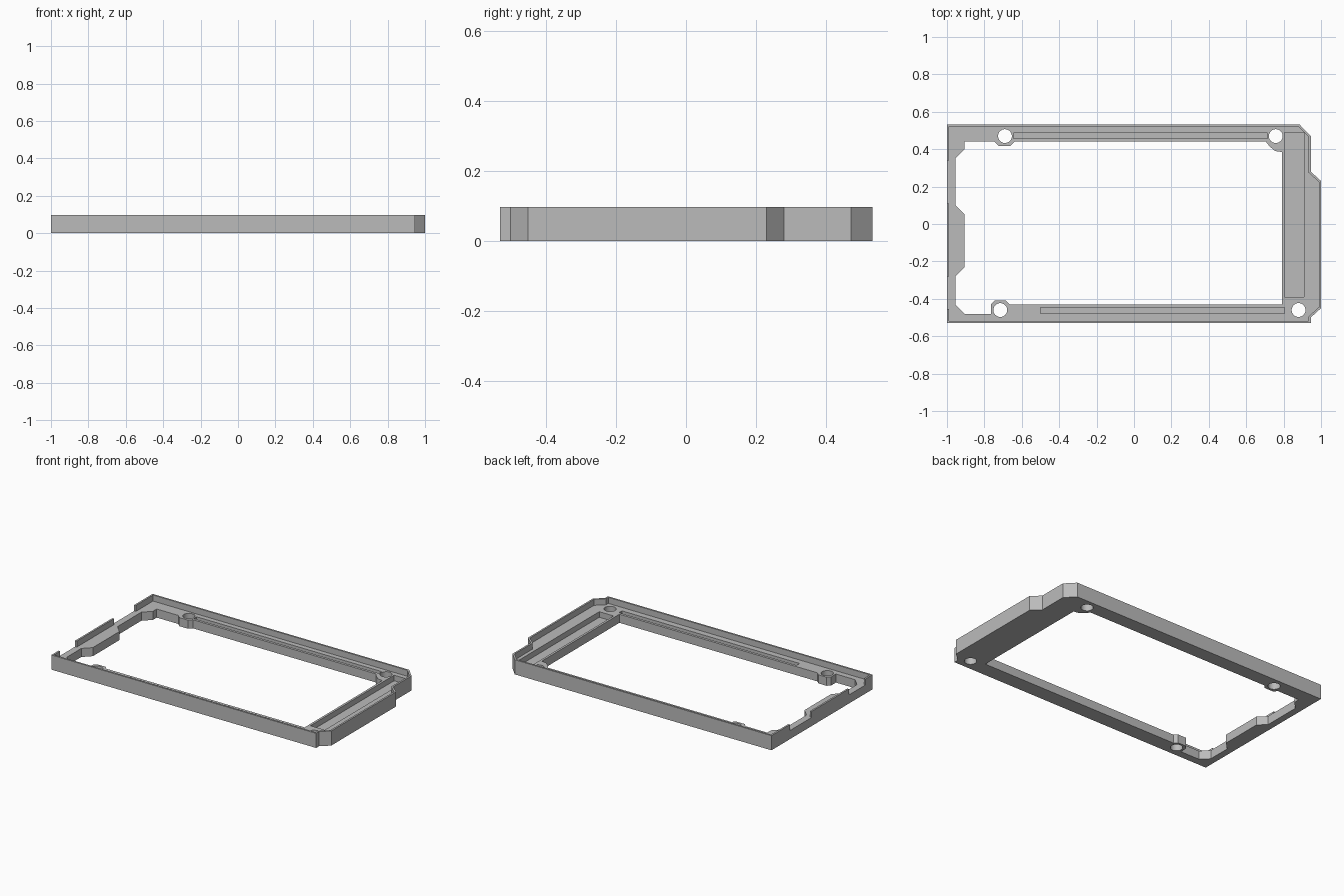
import bpy
import bmesh
import math

if "Cube" in bpy.data.objects:
    bpy.data.objects.remove(bpy.data.objects["Cube"], do_unlink=True)

HEIGHT, FLOOR = 0.097, 0.057
WALL = 0.012

grey = bpy.data.materials.new("plain grey")
grey.use_nodes = True
colour = (0.5, 0.5, 0.5, 1)
grey.diffuse_color = colour
grey.node_tree.nodes["Principled BSDF"].inputs["Base Color"].default_value = colour


def prism(name, outline, z0, z1):
    """Extrude a flat outline from z0 up to z1."""
    bm = bmesh.new()
    face = bm.faces.new([bm.verts.new((x, y, z0)) for x, y in outline])
    top = bmesh.ops.extrude_face_region(bm, geom=[face])["geom"]
    moved = [v for v in top if isinstance(v, bmesh.types.BMVert)]
    bmesh.ops.translate(bm, verts=moved, vec=(0, 0, z1 - z0))
    bmesh.ops.recalc_face_normals(bm, faces=bm.faces)
    mesh = bpy.data.meshes.new(name)
    bm.to_mesh(mesh)
    bm.free()
    mesh.materials.append(grey)
    obj = bpy.data.objects.new(name, mesh)
    bpy.context.collection.objects.link(obj)
    return obj


def cut(target, outline, z0, z1):
    """Subtract a prism from the target and discard the cutter."""
    cutter = prism("cutter", outline, z0, z1)
    cutter.hide_render = True
    mod = target.modifiers.new("cut", 'BOOLEAN')
    mod.operation = 'DIFFERENCE'
    mod.solver = 'EXACT'
    mod.object = cutter
    bpy.context.view_layer.objects.active = target
    bpy.ops.object.modifier_apply(modifier=mod.name)
    bpy.data.objects.remove(cutter, do_unlink=True)


def box(x0, x1, y0, y1):
    return [(x0, y0), (x1, y0), (x1, y1), (x0, y1)]


def circle(x, y, r, n=32):
    return [(x + r * math.cos(math.tau * i / n), y + r * math.sin(math.tau * i / n))
            for i in range(n)]


# Outer body with chamfered corners and a stepped end
outer = [(-1, -.53), (.945, -.53), (.945, -.5), (1, -.45), (1, .23),
         (.945, .28), (.945, .47), (.885, .532), (-1, .532)]
frame = prism("bezel_frame", outer, 0, HEIGHT)

# Shallow pocket leaving a thin rim; it breaks through the end wall at two gaps
left, out = -1 + WALL, -1.05
pocket = [(left, -.53 + WALL), (.945 - WALL, -.53 + WALL), (.945 - WALL, -.495),
          (1 - WALL, -.445), (1 - WALL, .225), (.945 - WALL, .275),
          (.945 - WALL, .465), (.88, .532 - WALL), (left, .532 - WALL)]
for high, low in ((.34, .11), (-.28, -.455)):
    pocket += [(left, high), (out, high), (out, low), (left, low)]
cut(frame, pocket, FLOOR, .2)

# Main opening, shaped around the screw bosses and the end pad
opening = [(-.955, -.43), (-.905, -.48), (-.765, -.48), (-.765, -.43),
           (-.745, -.41), (-.685, -.41), (-.665, -.43), (.79, -.43),
           (.79, .385), (.755, .39), (.725, .415), (.705, .44),
           (-.64, .44), (-.66, .418), (-.725, .418), (-.745, .44),
           (-.905, .44), (-.905, .4), (-.955, .35), (-.955, .1),
           (-.905, .05), (-.905, -.23), (-.955, -.28)]
cut(frame, opening, -.1, .2)

# Wide recess in the end and narrow grooves along both rails
cut(frame, box(.805, .91, -.39, .488), .02, .2)
cut(frame, box(-.645, .715, .457, .487), .035, .2)
cut(frame, box(-.5, .805, -.478, -.447), .035, .2)

# Screw holes
for x, y in ((-.69, .47), (.758, .47), (-.715, -.46), (.88, -.46)):
    cut(frame, circle(x, y, .037), -.1, .2)

# Smooth only the hole walls
bpy.ops.object.select_all(action='DESELECT')
frame.select_set(True)
bpy.context.view_layer.objects.active = frame
bpy.ops.object.shade_smooth_by_angle(angle=math.radians(20))
